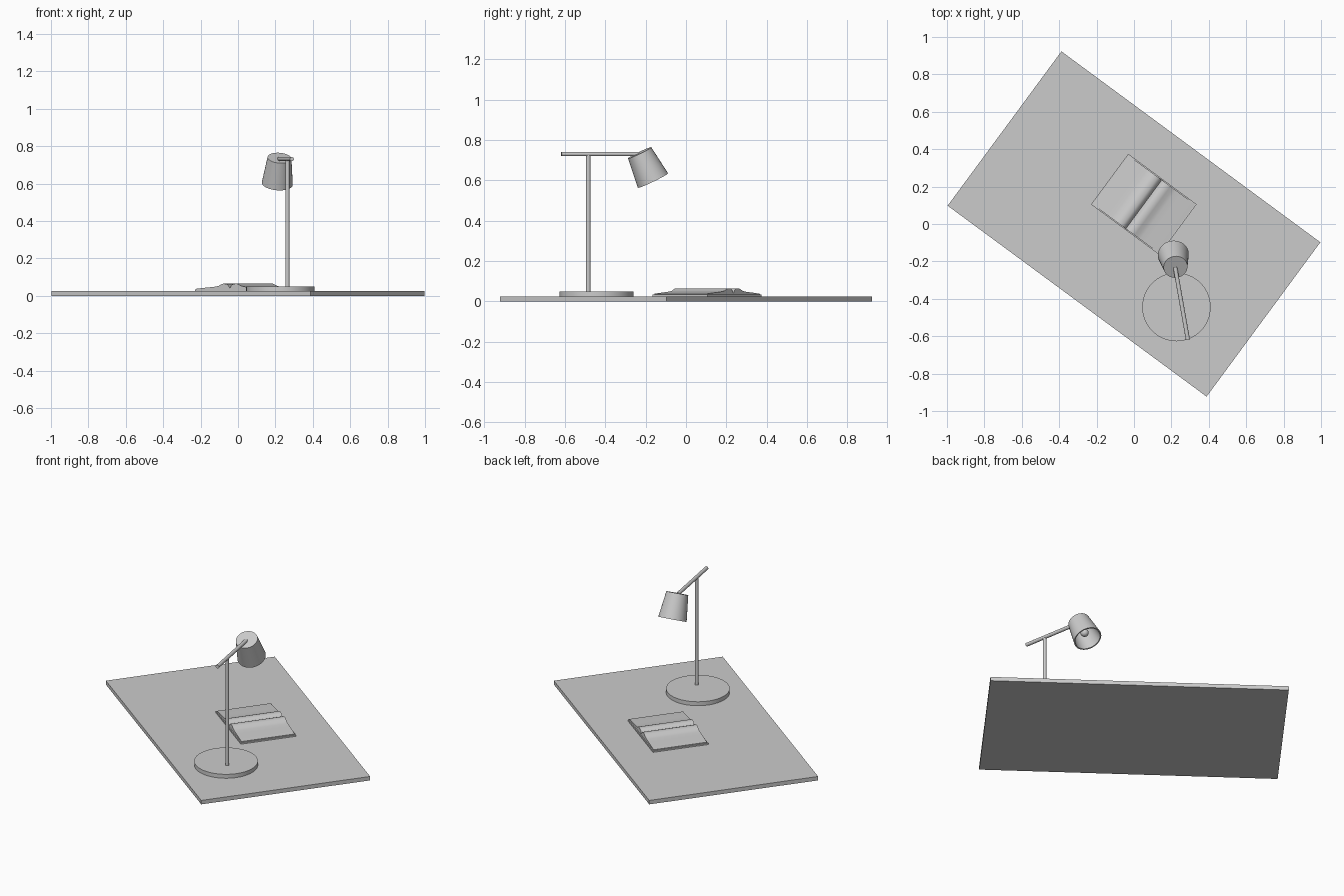
import bpy, bmesh, math
from mathutils import Vector, Matrix

if "Cube" in bpy.data.objects:
    bpy.data.objects.remove(bpy.data.objects["Cube"])

ANG = math.radians(-36.4)   # desk and book direction
TOP = 0.025                 # desk surface height


def finish(bm, name, smooth=False):
    bmesh.ops.recalc_face_normals(bm, faces=bm.faces)
    mesh = bpy.data.meshes.new(name)
    bm.to_mesh(mesh)
    bm.free()
    ob = bpy.data.objects.new(name, mesh)
    bpy.context.collection.objects.link(ob)
    if smooth:
        bpy.ops.object.select_all(action='DESELECT')
        ob.select_set(True)
        bpy.context.view_layer.objects.active = ob
        bpy.ops.object.shade_smooth_by_angle(angle=math.radians(35))
    return ob


def box(name, size, center):
    bm = bmesh.new()
    bmesh.ops.create_cube(bm, size=1)
    bmesh.ops.scale(bm, vec=size, verts=bm.verts)
    m = Matrix.Translation(center) @ Matrix.Rotation(ANG, 4, 'Z')
    bmesh.ops.transform(bm, matrix=m, verts=bm.verts)
    return finish(bm, name)


def lathe(name, a, b, profile, seg=48):
    """Spin (radius, distance along axis a->b) points; radius 0 closes to a point."""
    a, b = Vector(a), Vector(b)
    bm = bmesh.new()
    vs = [bm.verts.new((r, 0, h)) for r, h in profile]
    for p, q in zip(vs, vs[1:]):
        bm.edges.new((p, q))
    bmesh.ops.spin(bm, geom=bm.verts[:] + bm.edges[:], cent=(0, 0, 0), axis=(0, 0, 1),
                   angle=2 * math.pi, steps=seg, use_merge=True)
    bmesh.ops.remove_doubles(bm, verts=bm.verts, dist=1e-5)
    m = Matrix.Translation(a) @ (b - a).to_track_quat('Z', 'Y').to_matrix().to_4x4()
    bmesh.ops.transform(bm, matrix=m, verts=bm.verts)
    return finish(bm, name, True)


def rod(name, a, b, r, seg=32):
    h = (Vector(b) - Vector(a)).length
    return lathe(name, a, b, [(0, 0), (r, 0), (r, h), (0, h)], seg)


# Desk top
box("desk_top", (1.72, 1.025, TOP), (0, 0, TOP / 2))

# Open book: cover and a curved page block
BOOK = Vector((0.0525, 0.105, 0))
box("book_cover", (0.454, 0.336, 0.009), BOOK + Vector((0, 0, TOP + 0.0045)))
half = [(0.0, 0.040), (0.012, 0.058), (0.025, 0.064), (0.045, 0.065), (0.058, 0.061),
        (0.075, 0.053), (0.095, 0.049), (0.13, 0.046), (0.18, 0.042), (0.220, 0.038)]
outline = [(-u, z) for u, z in reversed(half[1:])] + half + [(0.220, 0.033), (-0.220, 0.033)]
bm = bmesh.new()
face = bm.faces.new([bm.verts.new((u, -0.162, z)) for u, z in outline])
ext = bmesh.ops.extrude_face_region(bm, geom=[face])
bmesh.ops.translate(bm, vec=(0, 0.324, 0),
                    verts=[v for v in ext["geom"] if isinstance(v, bmesh.types.BMVert)])
bmesh.ops.transform(bm, matrix=Matrix.Translation(BOOK) @ Matrix.Rotation(ANG, 4, 'Z'),
                    verts=bm.verts)
finish(bm, "book_pages", True)

# Lamp base, pole and arm
rod("lamp_base", (0.227, -0.444, TOP), (0.227, -0.444, 0.050), 0.183, 64)
rod("lamp_pole", (0.264, -0.485, 0.048), (0.264, -0.485, 0.725), 0.011)
rod("lamp_arm", (0.288, -0.618, 0.731), (0.220, -0.232, 0.731), 0.011)

# Lamp shade: hollow tapered cup, with socket and bulb inside
top = Vector((0.222, -0.230, 0.737))
low = Vector((0.210, -0.164, 0.600))
L = (low - top).length
lathe("lamp_shade", top, low, [(0, 0), (0.064, 0), (0.083, L), (0.076, L), (0.058, 0.007), (0, 0.007)])
axis = (low - top).normalized()
rod("bulb_socket", top + axis * 0.005, top + axis * 0.085, 0.013)
n = 12
bulb = [(0.024 * math.sin(math.pi * i / n), 0.024 - 0.024 * math.cos(math.pi * i / n))
        for i in range(n + 1)]
bulb[0], bulb[-1] = (0, bulb[0][1]), (0, bulb[-1][1])
lathe("light_bulb", top + axis * 0.075, low, bulb, 24)
